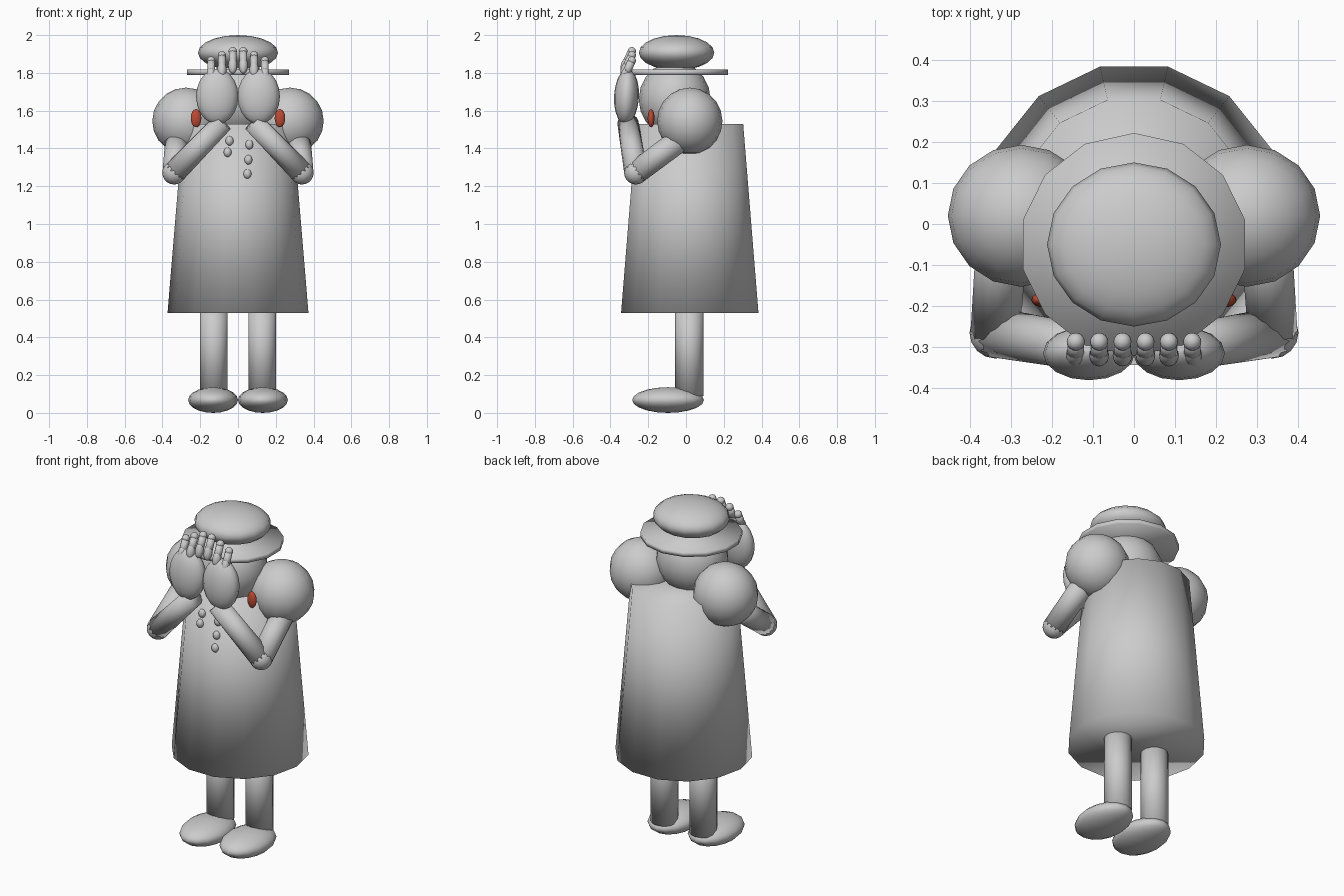
import bpy
from mathutils import Vector

cube = bpy.data.objects.get("Cube")
if cube:
    bpy.data.objects.remove(cube, do_unlink=True)


def make_material(name, rgb):
    mat = bpy.data.materials.new(name)
    mat.use_nodes = True
    colour = (*rgb, 1.0)
    mat.diffuse_color = colour
    mat.node_tree.nodes["Principled BSDF"].inputs["Base Color"].default_value = colour
    return mat


GREY = make_material("light grey", (0.6, 0.6, 0.6))
RED = make_material("brick red", (0.5, 0.07, 0.035))


def finish(name, mat):
    obj = bpy.context.object
    obj.name = name
    obj.data.materials.append(mat)
    bpy.ops.object.shade_smooth()
    return obj


def ellipsoid(name, centre, radii, mat=GREY, tilt=0.0):
    bpy.ops.mesh.primitive_uv_sphere_add(segments=16, ring_count=10, radius=1,
                                         location=centre, rotation=(tilt, 0, 0))
    bpy.context.object.scale = radii
    return finish(name, mat)


def tube(name, start, end, r_start, r_end, sides=14):
    """Capped cone or cylinder running between two points."""
    a, b = Vector(start), Vector(end)
    bpy.ops.mesh.primitive_cone_add(vertices=sides, radius1=r_start, radius2=r_end,
                                    depth=(b - a).length, location=(a + b) / 2)
    bpy.context.object.rotation_euler = (b - a).to_track_quat("Z", "Y").to_euler()
    return finish(name, GREY)


# Coat: one tapered body, with flat sides facing front and back
coat = tube("coat", (0, 0.02, 0.53), (0, 0.02, 1.53), 0.373, 0.29)
coat.rotation_euler.z = 1.5708

# Head and hat
ellipsoid("head", (0, -0.06, 1.66), (0.2, 0.19, 0.2))
brim = tube("hat_brim", (0, -0.05, 1.79), (0, -0.05, 1.817), 0.272, 0.272)
brim.scale.x = 1.02
ellipsoid("hat_crown", (0, -0.05, 1.907), (0.212, 0.2, 0.093))

# Coat buttons, just proud of the front
for i, (x, z) in enumerate([(-0.045, 1.44), (-0.055, 1.38),
                            (0.06, 1.42), (0.055, 1.34), (0.05, 1.265)]):
    y = 0.02 - 0.364 + 0.081 * (z - 0.53)
    ellipsoid(f"button_{i + 1}", (x, y, z), (0.021, 0.02, 0.025))

for side, s in (("left", 1), ("right", -1)):
    # Leg and shoe
    tube(f"{side}_leg", (s * 0.128, 0.018, 0.09), (s * 0.128, 0.018, 0.6), 0.075, 0.075)
    ellipsoid(f"{side}_shoe", (s * 0.132, -0.095, 0.068), (0.132, 0.19, 0.068))

    # Raised arm folded in front of the face
    shoulder = (s * 0.32, 0.0, 1.47)
    elbow = (s * 0.338, -0.265, 1.272)
    wrist = (s * 0.08, -0.308, 1.54)
    ellipsoid(f"{side}_shoulder", (s * 0.275, 0.02, 1.545), (0.179, 0.173, 0.177))
    tube(f"{side}_upper_arm", shoulder, elbow, 0.064, 0.062)
    ellipsoid(f"{side}_elbow", elbow, (0.063, 0.063, 0.063))
    tube(f"{side}_forearm", elbow, wrist, 0.062, 0.056)

    # Hand with three fingers curling over the brim
    ellipsoid(f"{side}_palm", (s * 0.11, -0.315, 1.675), (0.112, 0.066, 0.147), tilt=-0.05)
    for i, tip in enumerate((1.915, 1.893, 1.865)):
        x = s * (0.028 + 0.057 * i)
        top = (x, -0.287, tip)
        low = (x, -0.32, tip - 0.075)
        ellipsoid(f"{side}_knuckle_{i + 1}", low, (0.024, 0.025, 0.045), tilt=-0.3)
        tube(f"{side}_finger_{i + 1}", low, top, 0.022, 0.021, 10)
        ellipsoid(f"{side}_fingertip_{i + 1}", top, (0.022, 0.022, 0.022))

    # Red drop beside the face
    ellipsoid(f"{side}_earring", (s * 0.222, -0.185, 1.56), (0.028, 0.018, 0.048), RED)
